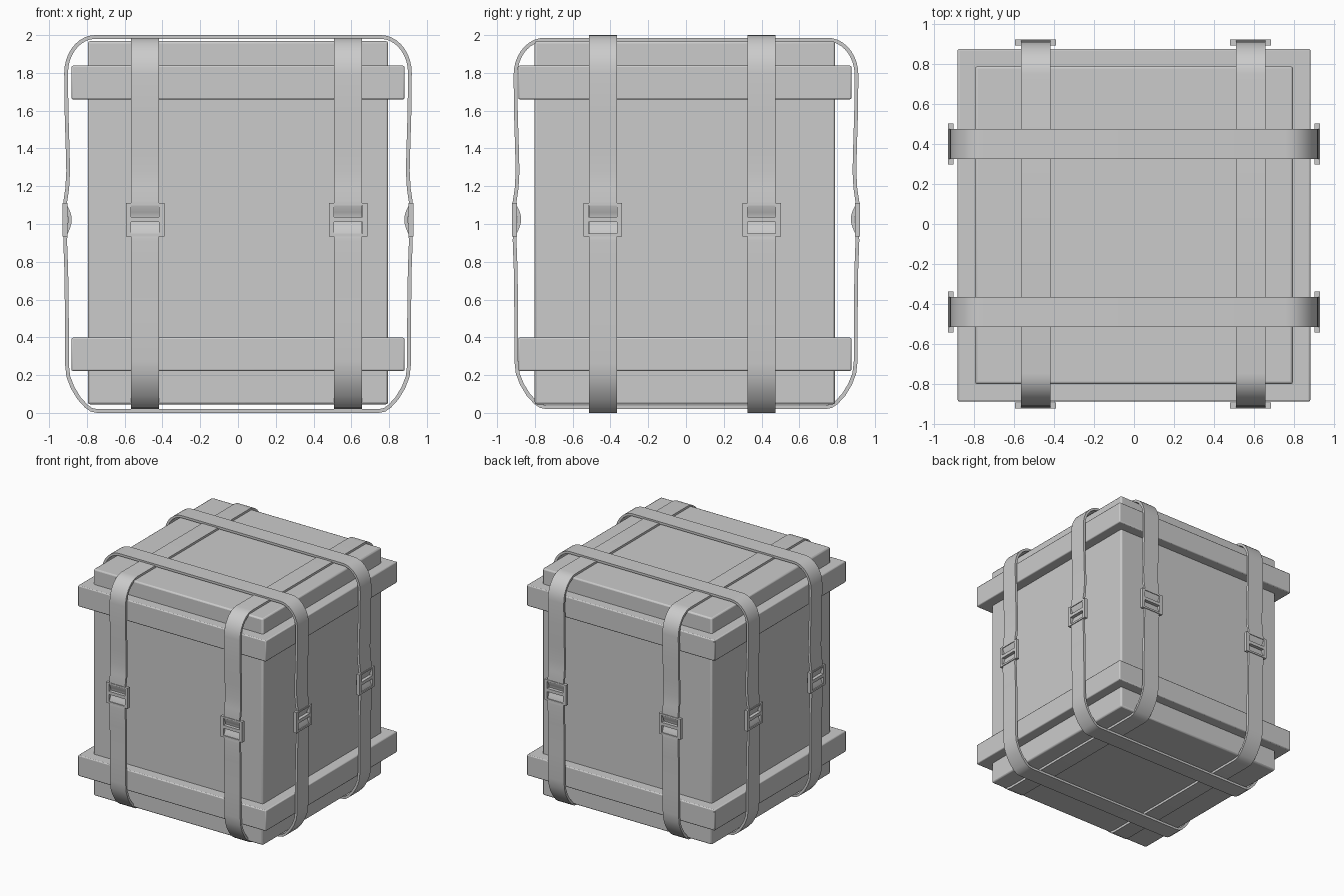
import bpy, bmesh, math
from mathutils import Matrix, Vector

if "Cube" in bpy.data.objects:
    bpy.data.objects.remove(bpy.data.objects["Cube"])

YC = -0.006  # crate sits slightly towards the front


def add_box(bm, lo, hi):
    lo, hi = Vector(lo), Vector(hi)
    m = Matrix.Translation((lo + hi) / 2) @ Matrix.Diagonal((*(hi - lo), 1))
    bmesh.ops.create_cube(bm, size=1, matrix=m)


def finish(bm, name, bevel=0, angle=30, segments=2):
    bmesh.ops.recalc_face_normals(bm, faces=bm.faces)
    me = bpy.data.meshes.new(name)
    bm.to_mesh(me)
    bm.free()
    ob = bpy.data.objects.new(name, me)
    bpy.context.collection.objects.link(ob)
    if bevel:
        mod = ob.modifiers.new("bevel", 'BEVEL')
        mod.width, mod.segments = bevel, segments
    bpy.ops.object.select_all(action='DESELECT')
    ob.select_set(True)
    bpy.context.view_layer.objects.active = ob
    bpy.ops.object.shade_smooth_by_angle(angle=math.radians(angle))
    return ob


def crate_part(name, half, z0, z1, bevel):
    bm = bmesh.new()
    add_box(bm, (-half, YC - half, z0), (half, YC + half, z1))
    finish(bm, name, bevel)


# Crate body and its two surrounding bands
crate_part("crate_body", 0.795, 0.045, 1.968, 0.012)
crate_part("lower_band", 0.882, 0.222, 0.398, 0.008)
crate_part("upper_band", 0.882, 1.66, 1.838, 0.008)

# Outer outline of half a strap, top to bottom
half = [(0.755 + 0.165 * math.sin(math.radians(a)), 1.80 + 0.20 * math.cos(math.radians(a)))
        for a in range(0, 91, 10)]
half += [(0.918, 1.60), (0.912, 1.40), (0.909, 1.28), (0.914, 1.19), (0.925, 1.115),
         (0.924, 1.095), (0.908, 1.06), (0.90, 1.035), (0.90, 1.01), (0.91, 0.98),
         (0.922, 0.95), (0.925, 0.91), (0.919, 0.75), (0.916, 0.50), (0.916, 0.26),
         (0.908, 0.19), (0.885, 0.13), (0.85, 0.072), (0.81, 0.028), (0.78, 0.007), (0.745, 0.0)]
loop = half + [(-u, z) for u, z in reversed(half)]


def strap(name, along_x, centre, su, z_mid, sz, width=0.148, thick=0.02):
    """Closed webbing loop, extruded from the outline."""
    pts = [Vector((u * su, z_mid + (z - 1) * sz)) for u, z in loop]
    bm = bmesh.new()
    rings = []
    for i, p in enumerate(pts):
        t = (pts[(i + 1) % len(pts)] - pts[i - 1]).normalized()
        q = p + Vector((t.y, -t.x)) * thick
        ring = []
        for (u, z), s in ((p, -1), (p, 1), (q, 1), (q, -1)):
            w = centre + s * width / 2
            ring.append(bm.verts.new((u, w, z) if along_x else (w, u, z)))
        rings.append(ring)
    for a, b in zip(rings, rings[1:] + rings[:1]):
        for k in range(4):
            n = (k + 1) % 4
            bm.faces.new((a[k], a[n], b[n], b[k]))
    finish(bm, name, angle=35)


def buckle(name, along_x, centre, side, outer):
    """Ladder-shaped slider frame: two side rails and three bars."""
    bm = bmesh.new()
    parts = [(-0.102, -0.075, 0.935, 1.11), (0.075, 0.102, 0.935, 1.11),
             (-0.075, 0.075, 1.098, 1.11), (-0.075, 0.075, 1.01, 1.037),
             (-0.075, 0.075, 0.935, 0.95)]
    d = sorted((side * outer, side * (outer - 0.028)))
    for w0, w1, z0, z1 in parts:
        if along_x:
            add_box(bm, (d[0], centre + w0, z0), (d[1], centre + w1, z1))
        else:
            add_box(bm, (centre + w0, d[0], z0), (centre + w1, d[1], z1))
    finish(bm, name)


# Straps over the x direction, then over the y direction, each with two buckles
for along_x, centre, label in ((True, -0.44, "side_strap_front"), (True, 0.40, "side_strap_back"),
                               (False, -0.492, "front_strap_left"), (False, 0.583, "front_strap_right")):
    if along_x:
        strap(label, True, centre, 1.0, 1.0, 1.0)
    else:
        strap(label, False, centre, 0.992, 1.003, 0.983)
    for side in (-1, 1):
        buckle(f"{label}_buckle_{'a' if side < 0 else 'b'}", along_x, centre, side,
               0.93 if along_x else 0.922)
